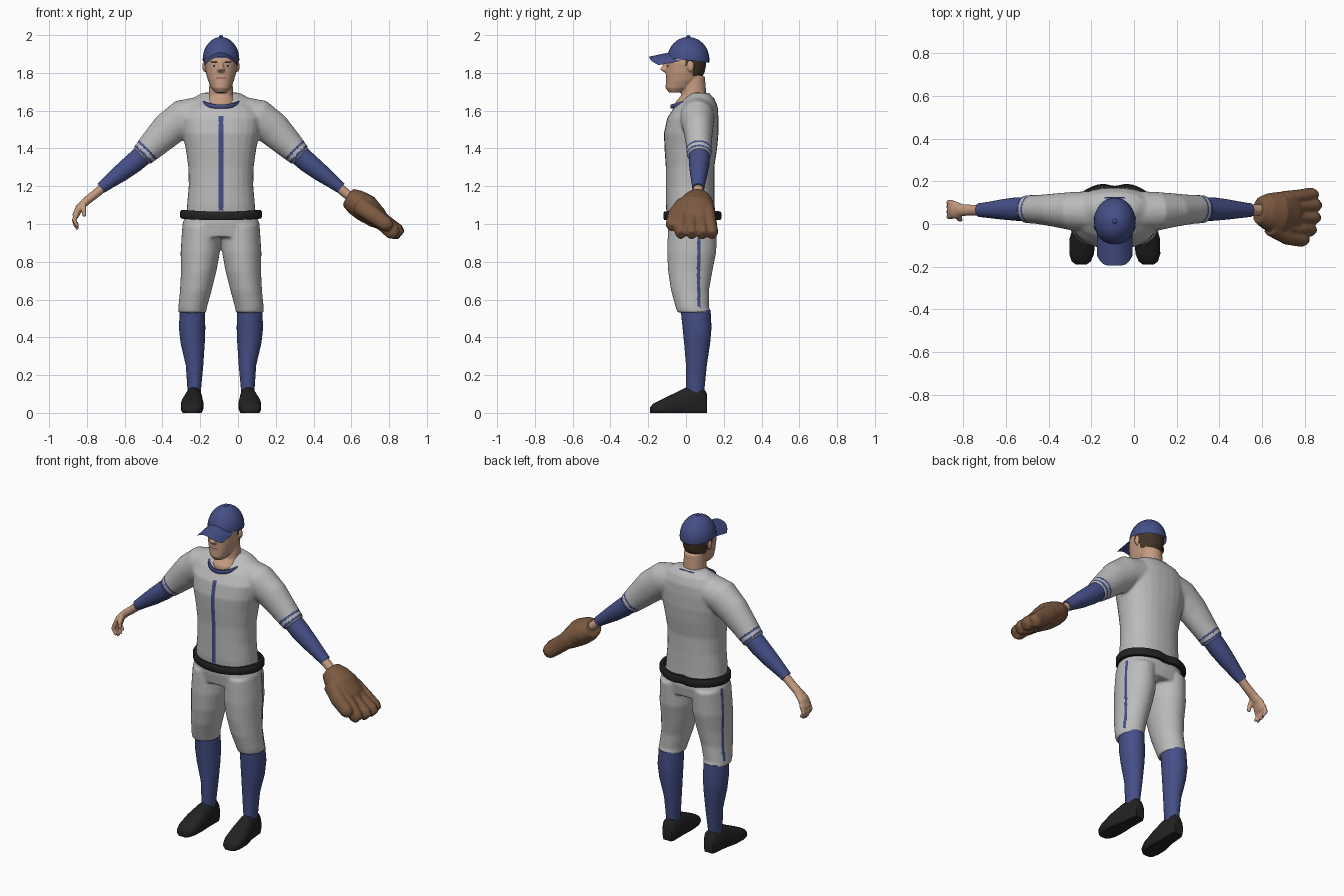
import bpy, bmesh
from math import sin, cos, pi, sqrt, exp, copysign, radians
from mathutils import Vector, Matrix

if "Cube" in bpy.data.objects:
    bpy.data.objects.remove(bpy.data.objects["Cube"])

CENTRE = -0.09  # body axis; all coordinates below are relative to it


def material(name, r, g, b):
    m = bpy.data.materials.new(name)
    m.use_nodes = True
    m.diffuse_color = (r, g, b, 1)
    bsdf = next(n for n in m.node_tree.nodes if n.type == 'BSDF_PRINCIPLED')
    bsdf.inputs["Base Color"].default_value = (r, g, b, 1)
    bsdf.inputs["Roughness"].default_value = 0.8
    return m


GREY = material("jersey grey", .5, .5, .5)
BLUE = material("team blue", .058, .078, .24)
BLACK = material("black leather", .016, .016, .016)
SKIN = material("skin", .56, .33, .22)
HAIR = material("dark brown hair", .055, .035, .02)
TAN = material("brown leather", .2, .1, .052)
LIP = material("lips", .38, .17, .13)
EYE = material("eye white", .5, .47, .44)


def tube(bm, pts, radii, side=(0, 1, 0), axis=None, n=28, p=1):
    """Loft of (super)elliptic rings along a path, closed at both ends."""
    pts, rings = [Vector(q) for q in pts], []
    for i, c in enumerate(pts):
        t = Vector(axis) if axis else pts[min(i + 1, len(pts) - 1)] - pts[max(i - 1, 0)]
        t.normalize()
        u = Vector(side)
        u = (u - t * u.dot(t)).normalized()
        v = t.cross(u)
        ring = []
        for k in range(n):
            a, b = cos(2 * pi * k / n), sin(2 * pi * k / n)
            a, b = copysign(abs(a) ** p, a), copysign(abs(b) ** p, b)
            ring.append(bm.verts.new(c + u * a * radii[i][0] + v * b * radii[i][1]))
        rings.append(ring)
    for lo, hi in zip(rings, rings[1:]):
        for k in range(n):
            bm.faces.new((lo[k], lo[k - 1], hi[k - 1], hi[k]))
    bm.faces.new(rings[0])
    bm.faces.new(rings[-1])


def column(bm, rows, s=1, p=1):
    """Upright loft; rows are (z, x, half width, front y, back y)."""
    tube(bm, [(s * x, (f + b) / 2, z) for z, x, w, f, b in rows],
         [((b - f) / 2, w) for z, x, w, f, b in rows], axis=(0, 0, 1), p=p)


def limb(bm, rows, s=1):
    """Bent loft; rows are (x, y, z, radius along y, thickness radius)."""
    tube(bm, [(s * x, y, z) for x, y, z, _, _ in rows], [r[3:] for r in rows])


def ball(bm, c, size):
    bmesh.ops.create_uvsphere(bm, u_segments=32, v_segments=20, radius=1,
                              matrix=Matrix.Translation(c) @ Matrix.Diagonal((*size, 1)))


def make(name, bm, mats, rule=None, voxel=0, smooth=3, angle=50):
    """Turn the bmesh into an object, optionally fused, then paint by rule."""
    bmesh.ops.recalc_face_normals(bm, faces=bm.faces)
    me = bpy.data.meshes.new(name)
    bm.to_mesh(me)
    bm.free()
    ob = bpy.data.objects.new(name, me)
    bpy.context.collection.objects.link(ob)
    ob.location.x = CENTRE
    if voxel:
        mod = ob.modifiers.new("fuse", 'REMESH')
        mod.mode, mod.voxel_size = 'VOXEL', voxel
        mod = ob.modifiers.new("relax", 'SMOOTH')
        mod.iterations = smooth
        bpy.context.view_layer.update()
        dg = bpy.context.evaluated_depsgraph_get()
        me = bpy.data.meshes.new_from_object(ob.evaluated_get(dg))
        ob.modifiers.clear()
        ob.data = me
    me.materials.clear()
    for m in mats:
        me.materials.append(m)
    me.shade_smooth()
    me.set_sharp_from_angle(angle=radians(angle))
    for f in me.polygons:
        f.material_index = rule(f.center, f.normal) if rule else 0
    return ob


def band(name, mat, rx, ry, cy, height, half_t, half_h):
    """Closed strap around the body; height(x, y) gives its level."""
    bm, rings, n = bmesh.new(), [], 64
    for k in range(n):
        x, y = rx * cos(2 * pi * k / n), ry * sin(2 * pi * k / n)
        if y > 0:
            y *= 1 - .12 * exp(-(x / .04) ** 2)
        out = Vector((x / rx, y / ry, 0)).normalized() * half_t
        c = Vector((x, y + cy, height(x, y)))
        up = Vector((0, 0, half_h))
        rings.append([bm.verts.new(c + out * a + up * b)
                      for a, b in ((1, .6), (.5, 1), (-1, 1), (-1, -1), (.5, -1), (1, -.6))])
    for k in range(n):
        a, b = rings[k - 1], rings[k]
        for j in range(len(a)):
            bm.faces.new((a[j - 1], a[j], b[j], b[j - 1]))
    make(name, bm, [mat])


# Shirt: torso and sleeves fused, with placket and sleeve stripes
bm = bmesh.new()
column(bm, [(1.02, 0, .185, -.1, .155), (1.1, 0, .18, -.107, .152), (1.2, 0, .171, -.107, .15),
            (1.3, 0, .173, -.107, .15), (1.4, 0, .187, -.114, .165), (1.48, 0, .205, -.117, .172),
            (1.56, 0, .215, -.1, .172), (1.62, 0, .19, -.062, .168), (1.665, 0, .15, -.01, .15),
            (1.695, 0, .1, .03, .12)], p=.88)
for s in (1, -1):
    limb(bm, [(.08, .06, 1.59, .095, .09), (.2, .06, 1.56, .09, .1), (.28, .065, 1.5, .078, .092),
              (.36, .068, 1.42, .068, .076), (.42, .07, 1.36, .065, .062)], s)


def shirt_rule(c, n):
    t = (abs(c.x) - .42 - c.z + 1.36) * .707
    stripe = abs(c.x) > .34 and (-.02 < t < -.008 or -.05 < t < -.037)
    placket = abs(c.x) < .013 and 1.07 < c.z < 1.57 and n.y < -.2
    return int(stripe or placket)


make("shirt", bm, [GREY, BLUE], shirt_rule, .008, 5)
band("collar", BLUE, .1, .105, .028, lambda x, y: 1.653 + .3 * y, .006, .011)

# Trousers with side piping, and belt
bm = bmesh.new()
column(bm, [(1.05, 0, .185, -.1, .155), (1.0, 0, .205, -.1, .165), (.93, 0, .2, -.09, .155)], p=.85)
for s in (1, -1):
    column(bm, [(.99, .105, .1, -.095, .165), (.85, .11, .104, -.1, .16), (.75, .118, .094, -.095, .14),
                (.65, .133, .084, -.08, .122), (.56, .15, .076, -.055, .122),
                (.53, .152, .074, -.045, .132)], s)
make("trousers", bm, [GREY, BLUE],
     lambda c, n: int(n.x * copysign(1, c.x) > .4 and .058 < c.y < .077 and .56 < c.z < 1), .008, 4)
band("belt", BLACK, .205, .147, .038, lambda x, y: 1.043 + .2 * x * x, .011, .023)

for s, label in ((1, "left"), (-1, "right")):
    # Socks
    bm = bmesh.new()
    column(bm, [(.545, .152, .066, -.028, .13), (.45, .153, .07, -.018, .135), (.37, .15, .064, -.01, .128),
                (.25, .14, .046, 0, .11), (.1, .142, .034, 0, .095)], s)
    make(label + "_sock", bm, [BLUE])
    # Shoes: flattened at the sole
    bm = bmesh.new()
    rows = [(.112, .14, .03, .1), (.095, .14, .042, .128), (.0, .145, .047, .135), (-.07, .152, .06, .1),
            (-.14, .155, .058, .066), (-.175, .157, .045, .048), (-.19, .157, .025, .03)]
    tube(bm, [(s * x, y, top * .4) for y, x, w, top in rows], [(w, top * .6) for y, x, w, top in rows],
         side=(1, 0, 0), axis=(0, 1, 0), p=.85)
    for v in bm.verts:
        v.co.z = max(v.co.z, 0)
    make(label + "_shoe", bm, [BLACK])
    # Undershirt sleeves
    bm = bmesh.new()
    limb(bm, [(.38, .07, 1.395, .055, .056), (.46, .07, 1.325, .055, .054), (.53, .068, 1.27, .047, .047),
              (.59, .066, 1.225, .038, .037), (.635, .065, 1.19, .032, .03)], s)
    make(label + "_undersleeve", bm, [BLUE])

# Bare right hand
bm = bmesh.new()
limb(bm, [(.61, .065, 1.205, .026, .025), (.67, .065, 1.155, .025, .023), (.715, .065, 1.12, .028, .022),
          (.75, .066, 1.085, .042, .021), (.772, .067, 1.04, .043, .017)], -1)
for y in (.034, .057, .08, .102):
    drop = .6 * abs(y - .065)
    limb(bm, [(.762, y, 1.06, .011, .013), (.778, y, 1.02, .011, .012),
              (.772, y, .99 + drop, .01, .01), (.757, y, .967 + drop, .008, .008)], -1)
limb(bm, [(.73, .045, 1.105, .016, .016), (.727, .024, 1.075, .013, .013), (.722, .02, 1.04, .01, .01)], -1)
make("right_hand", bm, [SKIN], None, .005, 3)

# Left wrist and fielding glove
bm = bmesh.new()
limb(bm, [(.61, .065, 1.205, .027, .026), (.67, .065, 1.155, .026, .025), (.73, .065, 1.11, .028, .025)])
make("left_wrist", bm, [SKIN])
bm = bmesh.new()
limb(bm, [(.672, .065, 1.142, .062, .052), (.71, .06, 1.118, .085, .068), (.765, .05, 1.085, .102, .075),
          (.83, .045, 1.03, .1, .058), (.86, .045, 1.005, .09, .04)])
for base, tip, reach in ((-.02, -.028, .93), (.03, .03, .95), (.08, .088, .955), (.12, .138, .94)):
    limb(bm, [(.79, base, 1.065, .034, .05), (.87, (base + tip) / 2, 1.0, .033, .047),
              (reach - .02, tip, .957, .033, .042), (reach, tip, .94, .022, .028)])
limb(bm, [(.73, -.015, 1.1, .04, .05), (.81, -.058, 1.045, .04, .045),
          (.88, -.072, .995, .036, .038), (.9, -.072, .98, .022, .024)])
make("fielding_glove", bm, [TAN], None, .007, 3)

# Head: skull, neck, nose and ears fused, with hair and face painted by region
bm = bmesh.new()
column(bm, [(1.695, 0, .032, -.09, -.02), (1.72, 0, .052, -.108, .03), (1.76, 0, .069, -.107, .075),
            (1.8, 0, .08, -.107, .098), (1.85, 0, .087, -.106, .108), (1.92, 0, .08, -.09, .1)], p=.92)
column(bm, [(1.61, 0, .085, -.06, .1), (1.645, 0, .08, -.056, .11), (1.68, 0, .065, -.026, .108),
            (1.78, 0, .06, -.01, .1)])
tube(bm, [(0, -.1, 1.862), (0, -.112, 1.835), (0, -.118, 1.818), (0, -.1, 1.802)],
     [(.01, .01), (.012, .014), (.02, .02), (.018, .012)], side=(1, 0, 0), axis=(0, 0, 1))
for s in (1, -1):
    ball(bm, (s * .088, .025, 1.835), (.011, .018, .03))


def head_rule(c, n):
    x = abs(c.x)
    if abs(c.x) < .09 and ((c.y > .035 and c.z > 1.785) or (c.y > -.005 and c.z > 1.835)):
        return 1
    if n.y < -.2 and c.y < -.05:
        if .02 < x < .055 and abs(c.z - 1.857) < .005:
            return 1
        if abs(x - .037) < .006 and abs(c.z - 1.837) < .006:
            return 1
        if abs(x - .037) < .014 and abs(c.z - 1.837) < .006:
            return 3
        if x < .027 and abs(c.z - 1.772) < .006:
            return 2
    return 0


make("head", bm, [SKIN, HAIR, LIP, EYE], head_rule, .005, 3)

# Cap crown, cut along a plane, with its button
bm = bmesh.new()
ball(bm, (0, .012, 1.87), (.097, .112, .12))
bmesh.ops.bisect_plane(bm, geom=bm.verts[:] + bm.edges[:] + bm.faces[:], dist=.0001,
                       plane_co=(0, 0, 1.868), plane_no=(0, .12, 1), clear_inner=True)
ball(bm, (0, .012, 1.991), (.011, .011, .009))
make("cap_crown", bm, [BLUE])

# Curved cap bill
bm, n, m = bmesh.new(), 18, 6
grid = []
for i in range(n + 1):
    u = 2 * i / n - 1
    inner = .022 - .112 * sqrt(1 - (.9 * u) ** 2)
    outer = -.195 + .05 * u ** 4
    grid.append([bm.verts.new((.084 * u, inner + (outer - inner) * j / m,
                               1.908 - .022 * j / m - .045 * u * u)) for j in range(m + 1)])
for a, b in zip(grid, grid[1:]):
    for j in range(m):
        bm.faces.new((a[j], a[j + 1], b[j + 1], b[j]))
bmesh.ops.solidify(bm, geom=bm.faces[:], thickness=.007)
make("cap_bill", bm, [BLUE])
